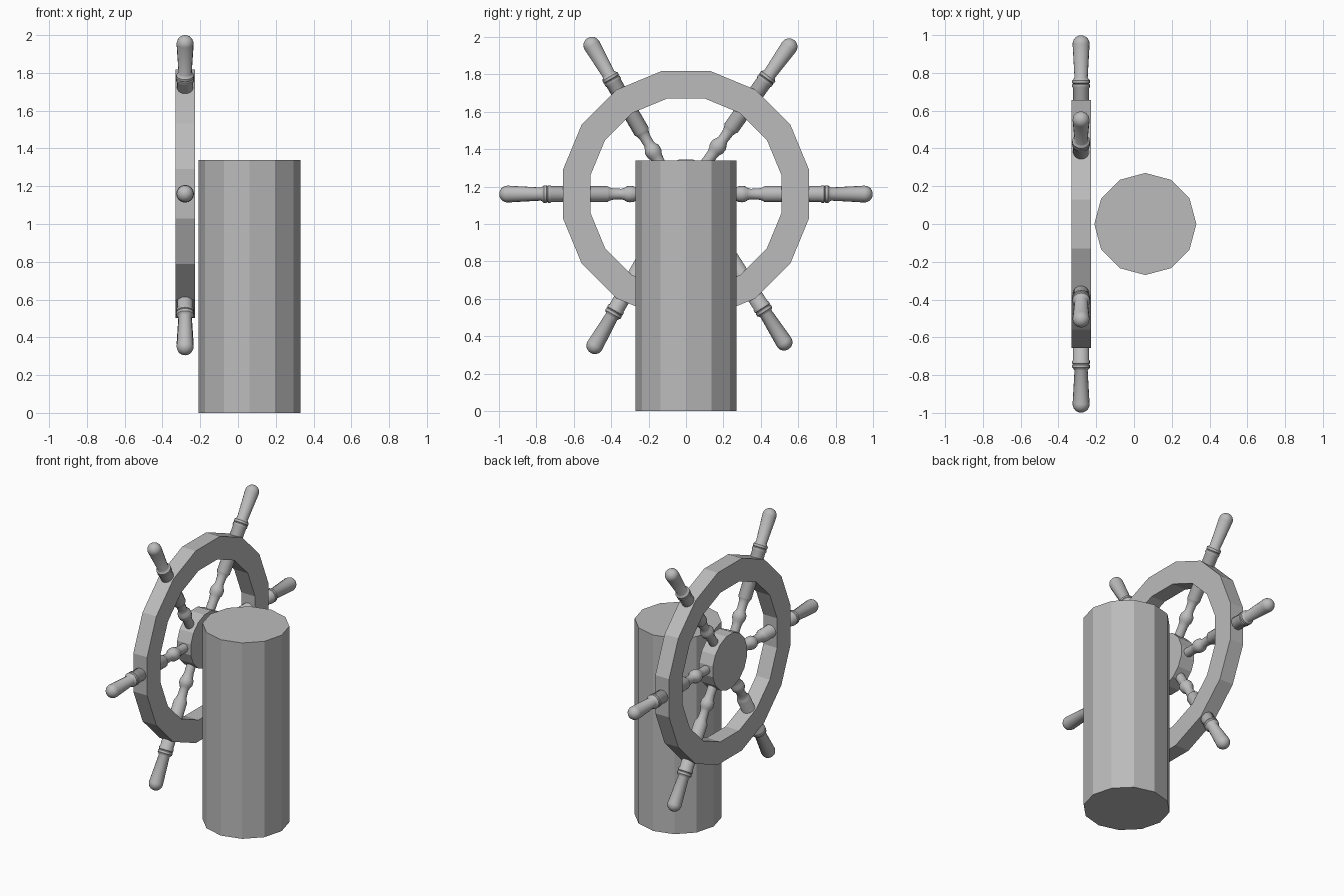
import bpy, bmesh, math
from mathutils import Matrix, Vector

if "Cube" in bpy.data.objects:
    bpy.data.objects.remove(bpy.data.objects["Cube"])

grey = bpy.data.materials.new("plain grey")
grey.diffuse_color = (0.5, 0.5, 0.5, 1)
grey.use_nodes = True
grey.node_tree.nodes["Principled BSDF"].inputs["Base Color"].default_value = grey.diffuse_color

WHEEL_X, WHEEL_Z = -0.28, 1.16


def finish(name, bm, smooth=False):
    bmesh.ops.recalc_face_normals(bm, faces=bm.faces)
    me = bpy.data.meshes.new(name)
    bm.to_mesh(me)
    bm.free()
    me.materials.append(grey)
    ob = bpy.data.objects.new(name, me)
    bpy.context.collection.objects.link(ob)
    if smooth:
        bpy.context.view_layer.objects.active = ob
        ob.select_set(True)
        bpy.ops.object.shade_smooth_by_angle(angle=math.radians(40))
        ob.select_set(False)
    return ob


def lathe(profile, sides, turn=0.0, closed=False):
    """Revolve (radius, height) points around z."""
    bm = bmesh.new()
    rings = []
    for r, h in profile:
        if r < 1e-6:
            rings.append([bm.verts.new((0, 0, h))] * sides)
        else:
            rings.append([bm.verts.new((r * math.cos(turn + 2 * math.pi * i / sides),
                                        r * math.sin(turn + 2 * math.pi * i / sides), h))
                          for i in range(sides)])
    pairs = list(zip(rings, rings[1:]))
    if closed:
        pairs.append((rings[-1], rings[0]))
    for a, b in pairs:
        for i in range(sides):
            j = (i + 1) % sides
            loop = list(dict.fromkeys((a[i], a[j], b[j], b[i])))
            bm.faces.new(loop)
    return bm


# Post
post = finish("post", lathe([(0, 0), (0.27, 0), (0.27, 1.34), (0, 1.34)], 12))
post.location = (0.06, 0, 0)

# Rim and hub, axis turned along x
to_x = Matrix.Translation((WHEEL_X, 0, WHEEL_Z)) @ Matrix.Rotation(math.pi / 2, 4, 'Y')
t = 0.052
rim = finish("wheel_rim", lathe([(0.67, -t), (0.67, t), (0.52, t), (0.52, -t)],
                                16, math.pi / 16, closed=True))
rim.matrix_world = to_x
hub = finish("wheel_hub", lathe([(0, -t), (0.188, -t), (0.188, t), (0, t)], 16, math.pi / 16))
hub.matrix_world = to_x

# Turned spoke with handle: (radius, distance from wheel centre)
spoke = [(0, 0.10), (0.03, 0.10), (0.03, 0.24), (0.034, 0.265), (0.042, 0.28),
         (0.044, 0.30), (0.042, 0.315), (0.033, 0.33), (0.028, 0.345), (0.030, 0.39),
         (0.036, 0.41), (0.043, 0.42), (0.043, 0.72), (0.047, 0.725), (0.047, 0.738),
         (0.043, 0.742), (0.047, 0.746), (0.047, 0.76), (0.041, 0.766), (0.035, 0.775)]
for k in range(7):                       # rounded handle end
    a = math.radians(15 * k)
    spoke.append((0.045 * math.cos(a) if k < 6 else 0, 0.953 + 0.045 * math.sin(a)))

# name, angle in the wheel plane, ball centre of the handle (y, z)
layout = [("right", 0, (0.953, WHEEL_Z)), ("upper_right", 54.5, (0.551, 1.947)),
          ("upper_left", 120, (-0.503, 1.955)), ("left", 180, (-0.953, WHEEL_Z)),
          ("lower_left", 240, (-0.487, 0.350)), ("lower_right", 302.5, (0.524, 0.369))]
for name, deg, (y, z) in layout:
    a = math.radians(deg)
    d = Vector((0, math.cos(a), math.sin(a)))
    ob = finish("spoke_" + name, lathe(spoke, 16), smooth=True)
    ob.matrix_world = (Matrix.Translation(Vector((WHEEL_X, y, z)) - d * 0.953)
                       @ Matrix.Rotation(a - math.pi / 2, 4, 'X'))
